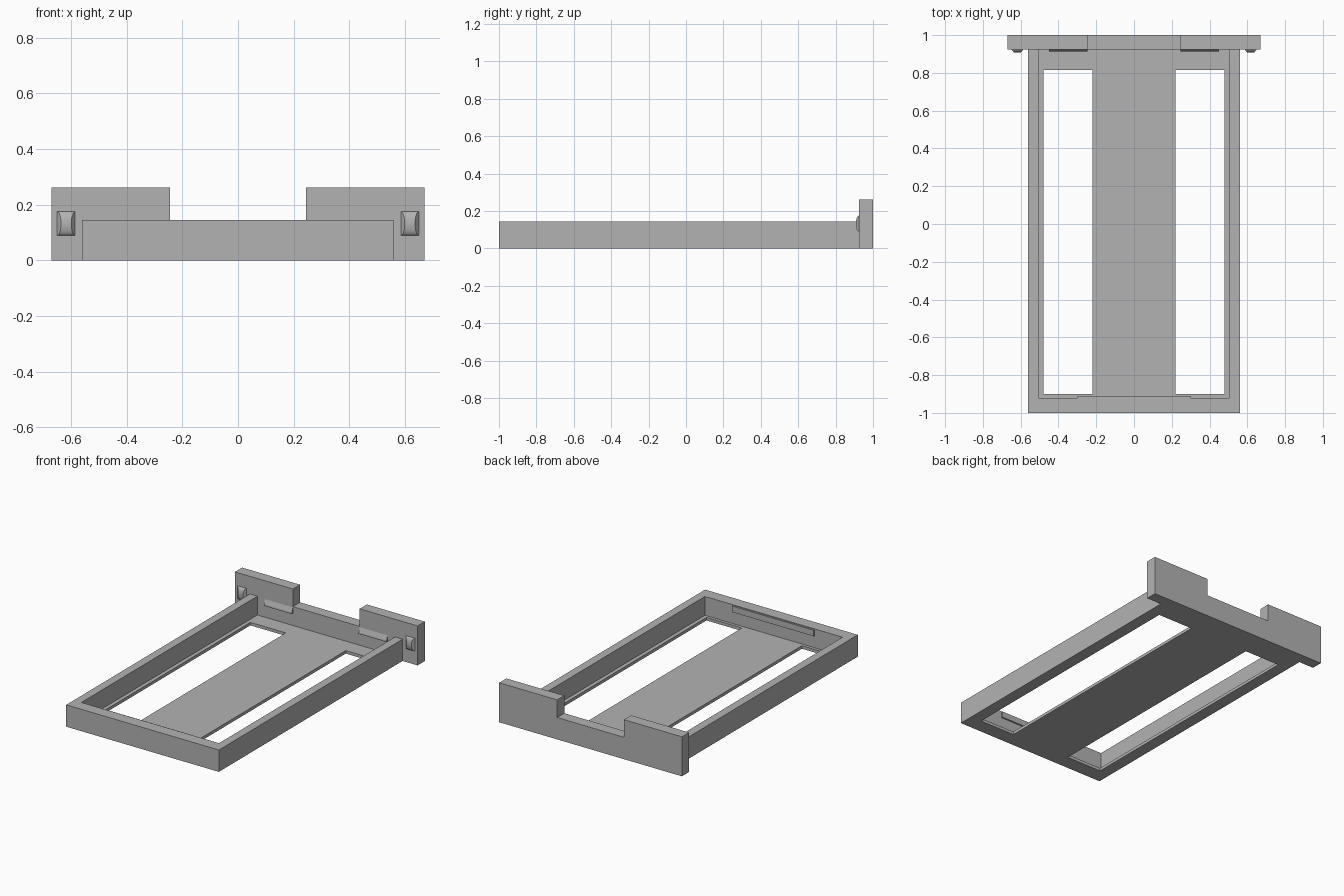
import bpy
import bmesh
import math
from mathutils import Vector

cube = bpy.data.objects.get("Cube")
if cube:
    bpy.data.objects.remove(cube, do_unlink=True)

grey = bpy.data.materials.new("plain grey")
grey.use_nodes = True
grey.diffuse_color = (0.45, 0.45, 0.45, 1)
grey.node_tree.nodes["Principled BSDF"].inputs["Base Color"].default_value = grey.diffuse_color


def finish(name, bm):
    bmesh.ops.recalc_face_normals(bm, faces=bm.faces)
    mesh = bpy.data.meshes.new(name)
    bm.to_mesh(mesh)
    bm.free()
    mesh.materials.append(grey)
    obj = bpy.data.objects.new(name, mesh)
    bpy.context.collection.objects.link(obj)
    return obj


def box(name, low, high):
    low, high = Vector(low), Vector(high)
    bm = bmesh.new()
    bmesh.ops.create_cube(bm, size=1)
    for v in bm.verts:
        v.co = (low + high) / 2 + v.co * (high - low)
    return finish(name, bm)


def loft(name, start, end):
    """Solid between two matching outlines."""
    bm = bmesh.new()
    a = [bm.verts.new(p) for p in start]
    b = [bm.verts.new(p) for p in end]
    bm.faces.new(a)
    bm.faces.new(b)
    for i in range(len(a)):
        j = (i + 1) % len(a)
        bm.faces.new((a[i], a[j], b[j], b[i]))
    return finish(name, bm)


def cut(target, cutter):
    mod = target.modifiers.new("cut", 'BOOLEAN')
    mod.operation = 'DIFFERENCE'
    mod.solver = 'EXACT'
    mod.object = cutter
    bpy.context.view_layer.objects.active = target
    bpy.ops.object.modifier_apply(modifier=mod.name)
    bpy.data.objects.remove(cutter, do_unlink=True)


BACK = 0.925      # front face of the back plate
RIM = 0.145       # height of the tray walls
FLOOR = 0.02

# Tray: walls and floor, with two long slots through the floor
tray = box("tray", (-0.56, -1, 0), (0.56, BACK, RIM))
cut(tray, box("cavity_cutter", (-0.505, -0.92, FLOOR), (0.505, 1.1, 0.3)))
for side in (-1, 1):
    xs = sorted((side * 0.22, side * 0.48))
    cut(tray, box("slot_cutter", (xs[0], -0.9, -0.1), (xs[1], 0.815, 0.1)))

# Back plate: wide panel with a notch in the middle of its top edge
outline = [(-0.67, 0), (0.67, 0), (0.67, 0.262), (0.245, 0.262),
           (0.245, RIM), (-0.245, RIM), (-0.245, 0.262), (-0.67, 0.262)]
loft("back_plate", [(x, BACK, z) for x, z in outline], [(x, 1, z) for x, z in outline])

# Retaining ridge on the inside of the front wall
box("front_ridge", (-0.3, -0.92, 0.1), (0.3, -0.91, 0.14))

for side, word in ((1, "left"), (-1, "right")):
    # Wedge-shaped retaining ridges on the back plate
    wedge = [(BACK, 0.14), (BACK - 0.011, 0.11), (BACK - 0.011, 0.1), (BACK, 0.1)]
    loft(word + "_back_ridge", [(side * 0.245, y, z) for y, z in wedge],
         [(side * 0.45, y, z) for y, z in wedge])

    # Rounded bump on each ear, with sloping ends
    start, end = [], []
    for i in range(17):
        t = math.pi * i / 16
        rise = math.sin(t)
        y, z = BACK - 0.017 * rise, 0.132 - 0.043 * math.cos(t)
        start.append((side * (0.585 + 0.014 * rise), y, z))
        end.append((side * (0.65 - 0.014 * rise), y, z))
    bump = loft(word + "_bump", start, end)
    bpy.ops.object.select_all(action='DESELECT')
    bump.select_set(True)
    bpy.context.view_layer.objects.active = bump
    bpy.ops.object.shade_smooth_by_angle(angle=math.radians(35))
